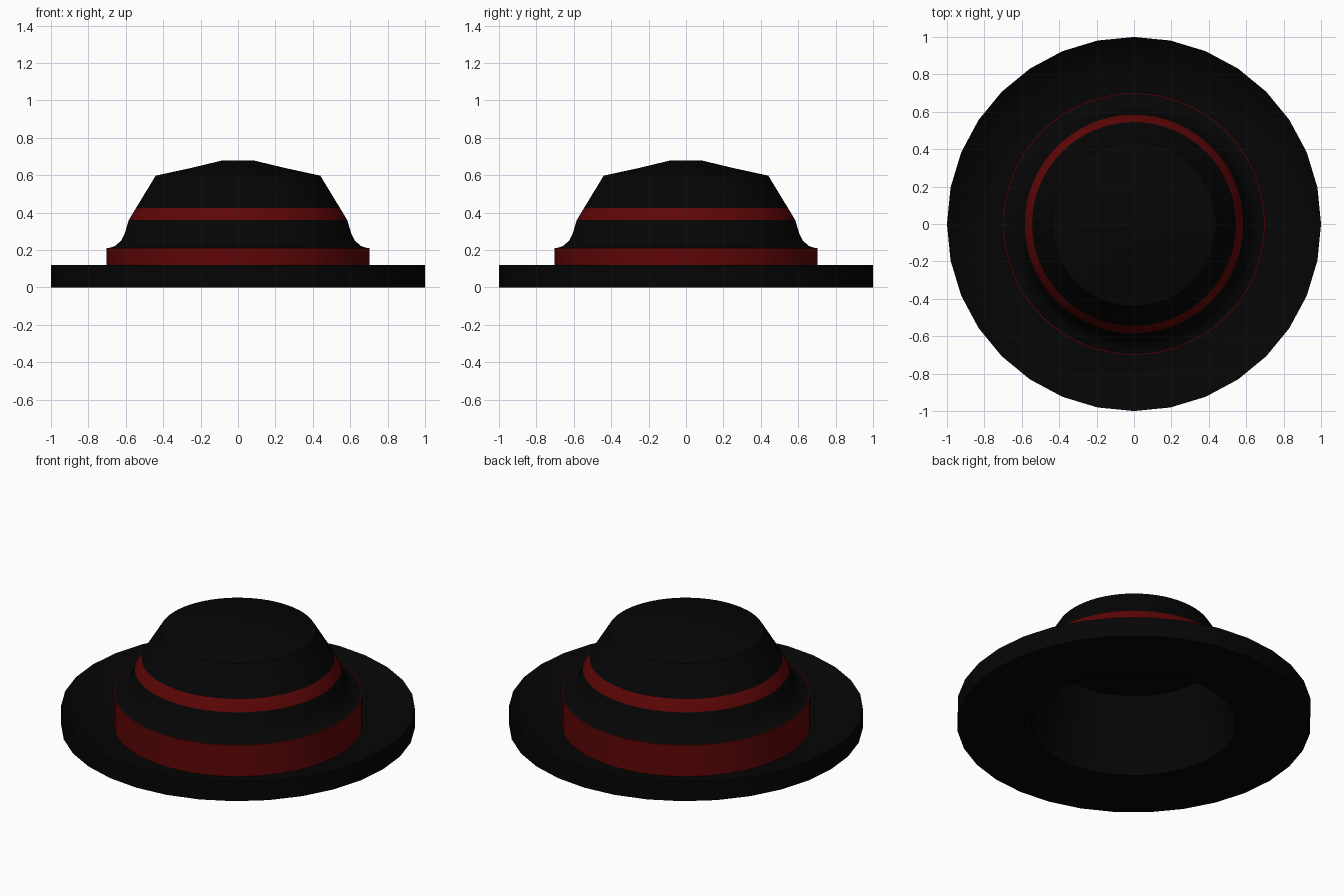
import bpy, bmesh, math

STRIPE_LOW, STRIPE_HIGH = 0.36, 0.425

cube = bpy.data.objects.get("Cube")
if cube:
    bpy.data.objects.remove(cube, do_unlink=True)


def material(name, colour):
    mat = bpy.data.materials.new(name)
    mat.use_nodes = True
    mat.diffuse_color = colour
    mat.node_tree.nodes["Principled BSDF"].inputs["Base Color"].default_value = colour
    return mat


def lathe(name, profile, sides, mats, closed=False):
    """Spin an (r, z) profile around the z axis."""
    bm = bmesh.new()
    verts = [bm.verts.new((r, 0, z)) for r, z in profile]
    pairs = list(zip(verts, verts[1:]))
    if closed:
        pairs.append((verts[-1], verts[0]))
    edges = [bm.edges.new(p) for p in pairs]
    bmesh.ops.spin(bm, geom=verts + edges, cent=(0, 0, 0), axis=(0, 0, 1),
                   angle=math.tau, steps=sides)
    bmesh.ops.remove_doubles(bm, verts=bm.verts[:], dist=0.0005)
    bmesh.ops.recalc_face_normals(bm, faces=bm.faces[:])
    mesh = bpy.data.meshes.new(name)
    bm.to_mesh(mesh)
    bm.free()
    for m in mats:
        mesh.materials.append(m)
    obj = bpy.data.objects.new(name, mesh)
    bpy.context.collection.objects.link(obj)
    bpy.ops.object.select_all(action='DESELECT')
    obj.select_set(True)
    bpy.context.view_layer.objects.active = obj
    bpy.ops.object.shade_smooth_by_angle(angle=math.radians(30))
    return obj


black = material("black felt", (0.0016, 0.0016, 0.0016, 1))
red = material("dark red ribbon", (0.115, 0.0018, 0.0018, 1))

# Dished brim with the head opening and a raised outer edge
lathe("brim", [(0.582, 0), (1, 0), (1, 0.12), (0.94, 0.07), (0.85, 0.035),
               (0.70, 0.015), (0.578, 0.015)], 32, [black], closed=True)

# Hollow crown: lining first, then the outside from foot to top
crown = lathe("crown", [
    (0, 0.52), (0.47, 0.455), (0.578, 0.015), (0.696, 0.015), (0.696, 0.21),
    (0.66, 0.22), (0.625, 0.25), (0.605, 0.29), (0.584, STRIPE_LOW),
    (0.545, STRIPE_HIGH), (0.44, 0.598), (0.26, 0.637), (0.08, 0.68), (0, 0.68),
], 64, [black, red])

# Upper stripe, painted on the outside of the crown
for face in crown.data.polygons:
    outward = face.normal.x * face.center.x + face.normal.y * face.center.y > 0
    if outward and STRIPE_LOW < face.center.z < STRIPE_HIGH:
        face.material_index = 1

# Ribbon around the foot of the crown, reaching down into the dish
lathe("ribbon_band", [(0.696, 0.012), (0.702, 0.012), (0.702, 0.21), (0.696, 0.21)],
      64, [red], closed=True)
